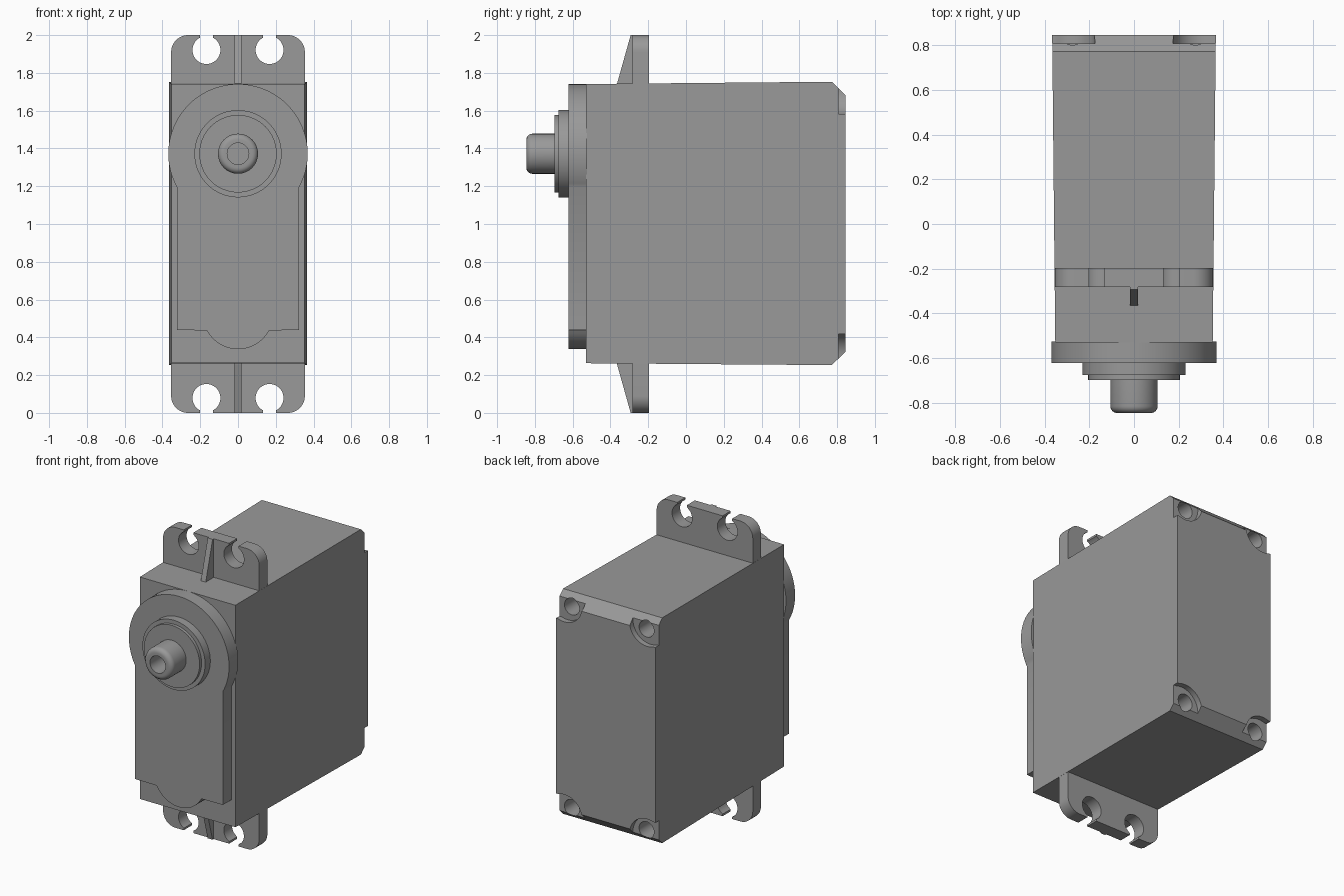
import bpy, bmesh
from math import sin, cos, pi, radians, acos, degrees

if "Cube" in bpy.data.objects:
    bpy.data.objects.remove(bpy.data.objects["Cube"])

AXIS_Z = 1.372          # height of the output shaft

# Dark grey plastic
grey = bpy.data.materials.new("dark_grey")
grey.diffuse_color = (0.32, 0.32, 0.32, 1)
grey.use_nodes = True
grey.node_tree.nodes["Principled BSDF"].inputs["Base Color"].default_value = grey.diffuse_color


def finish(name, bm, smooth=True):
    bmesh.ops.remove_doubles(bm, verts=bm.verts, dist=1e-5)
    bmesh.ops.recalc_face_normals(bm, faces=bm.faces)
    me = bpy.data.meshes.new(name)
    bm.to_mesh(me)
    bm.free()
    me.materials.append(grey)
    ob = bpy.data.objects.new(name, me)
    bpy.context.collection.objects.link(ob)
    if smooth:
        shade(ob)
    return ob


def shade(ob):
    ob.data.shade_smooth()
    ob.data.set_sharp_from_angle(angle=radians(30))


def arc(cx, cz, r, a0, a1, n):
    """Points on an arc, angles in degrees."""
    return [(cx + r * cos(radians(a0 + (a1 - a0) * i / n)),
             cz + r * sin(radians(a0 + (a1 - a0) * i / n))) for i in range(n + 1)]


def loft(bm, rings):
    """Skin a list of equal-length rings of 3D points and cap both ends."""
    vs = [[bm.verts.new(p) for p in ring] for ring in rings]
    n = len(vs[0])
    for a, b in zip(vs, vs[1:]):
        for i in range(n):
            j = (i + 1) % n
            bm.faces.new((a[i], a[j], b[j], b[i]))
    bm.faces.new(vs[0])
    bm.faces.new(vs[-1])


def prism(bm, pts, y0, y1):
    loft(bm, [[(x, y, z) for x, z in pts] for y in (y0, y1)])


def lathe(name, profile, n=64):
    """Spin (radius, y) points around the shaft axis."""
    bm = bmesh.new()
    loft(bm, [[(r * cos(2 * pi * i / n), y, AXIS_Z + r * sin(2 * pi * i / n))
               for i in range(n)] for r, y in profile])
    return finish(name, bm)


def flip(pts, sx, top):
    return [(sx * x, z if top else 2 - z) for x, z in pts]


# Case: tapered box with chamfered back edges
bm = bmesh.new()
loft(bm, [[(-w, y, z0), (w, y, z0), (w, y, z1), (-w, y, z1)]
          for y, w, z0, z1 in ((-0.53, 0.352, 0.263, 1.741),
                               (0.772, 0.365, 0.253, 1.753),
                               (0.845, 0.366, 0.325, 1.68))])
case = finish("case", bm, False)

# Screw recesses and screw holes in the four back corners
recess = arc(0.305, 1.705, 0.13, 180, 290, 16) + [(0.5, 1.59), (0.5, 2), (0.175, 2)]
hole = arc(0.275, 1.67, 0.055, 0, 360, 32)[:-1]
for name, pts, depth in (("recess_cutter", recess, 0.808), ("hole_cutter", hole, 0.65)):
    bm = bmesh.new()
    for sx in (1, -1):
        for top in (True, False):
            prism(bm, flip(pts, sx, top), depth, 1.0)
    cutter = finish(name, bm, False)
    cutter.hide_render = True
    mod = case.modifiers.new(name, 'BOOLEAN')
    mod.operation = 'DIFFERENCE'
    mod.solver = 'EXACT'
    mod.object = cutter
    bpy.context.view_layer.objects.active = case
    bpy.ops.object.modifier_apply(modifier=name)
    bpy.data.objects.remove(cutter)
shade(case)

# Mounting flanges with open keyhole slots, plus a stiffening rib on each
gap = degrees(acos(0.035 / 0.074))
half = ([(0.354, 1.72)] + arc(0.264, 1.91, 0.09, 0, 90, 12) + [(0.202, 2)]
        + arc(0.167, 1.921, 0.074, gap, -180 - gap, 36) + [(0.132, 2)])
outline = half + [(-x, z) for x, z in reversed(half)]
for top, side in ((True, "top"), (False, "bottom")):
    bm = bmesh.new()
    prism(bm, flip(outline, 1, top), -0.282, -0.197)
    finish(side + "_mounting_flange", bm)
    bm = bmesh.new()
    rib = [(-0.27, 1.73), (-0.367, 1.73), (-0.365, 1.743), (-0.293, 2), (-0.27, 2)]
    loft(bm, [[(x, y, z if top else 2 - z) for y, z in rib] for x in (-0.018, 0.018)])
    finish(side + "_rib", bm, False)

# Gearbox cover: big disc over a plate ending in a small rounded tab
R, W = 0.369, 0.323
a = degrees(acos(W / R))
tab = degrees(acos(0.165 / 0.186))
cover = (arc(0, AXIS_Z, R, -a, 180 + a, 64) + [(-W, 0.438)]
         + arc(0, 0.523, 0.186, 180 + tab, 360 - tab, 20) + [(W, 0.438)])
bm = bmesh.new()
prism(bm, cover, -0.621, -0.525)
finish("gearbox_cover", bm)

# Stepped bearing collar
lathe("bearing_collar", [(0.05, -0.61), (0.231, -0.61), (0.231, -0.676),
                         (0.205, -0.676), (0.205, -0.697), (0.05, -0.697)])

# Output shaft with rounded rim and a blind screw hole
rim = [(0.075 + 0.031 * cos(radians(t)), -0.814 - 0.031 * sin(radians(t)))
       for t in range(0, 91, 15)]
lathe("output_shaft", [(0.02, -0.68), (0.106, -0.68)] + rim
      + [(0.057, -0.845), (0.057, -0.70), (0.02, -0.70)])
